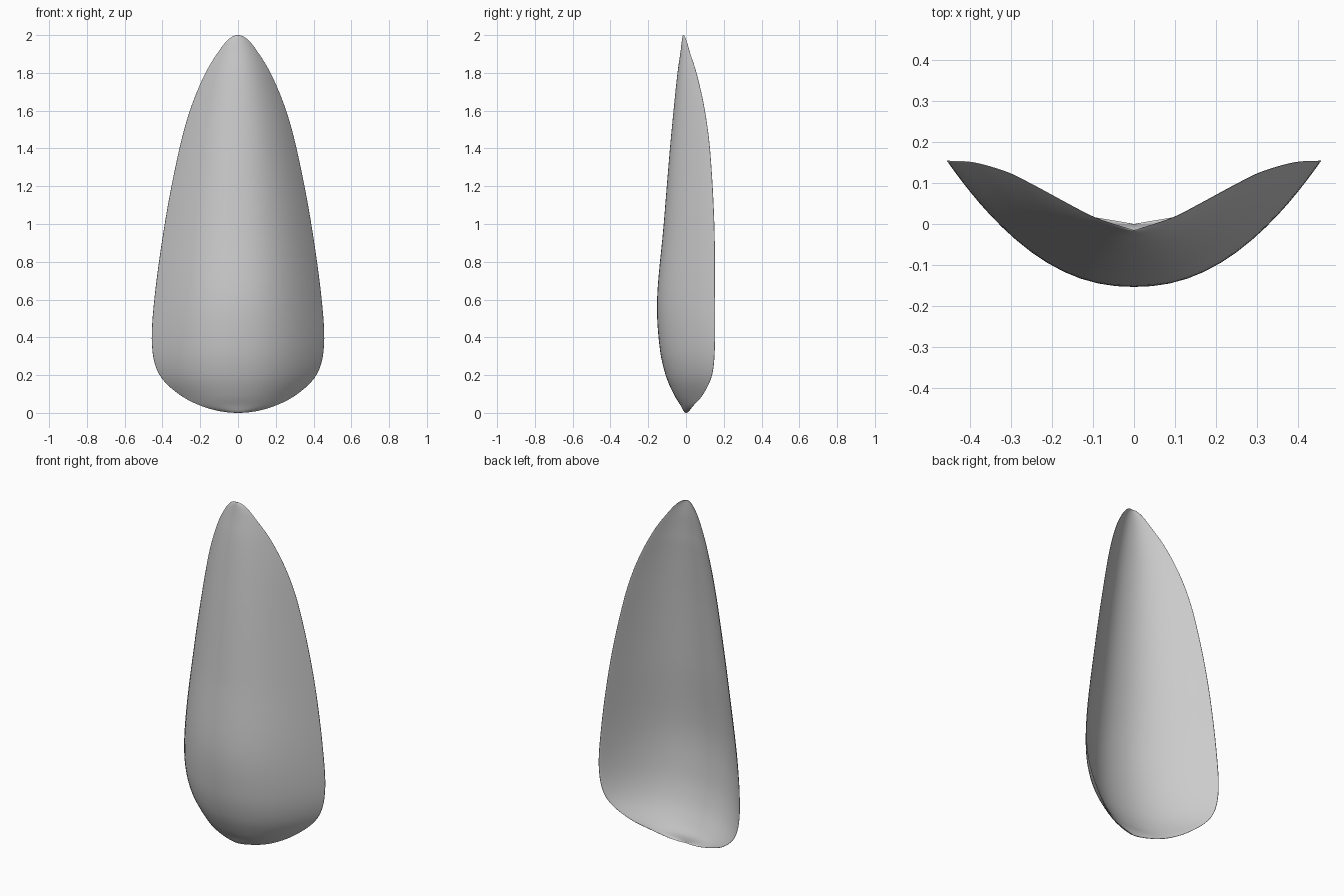
import bpy, bmesh, math

cube = bpy.data.objects.get("Cube")
if cube:
    bpy.data.objects.remove(cube)

ROWS, SIDES = 72, 64
THICKNESS = 0.02

# Height, half width, depth of the centre ridge, depth of the side rims
PROFILE = [
    (0, 0, 0, 0), (.035, .19, -.026, .035), (.09, .3, -.06, .085),
    (.2, .415, -.108, .138), (.35, .455, -.14, .153), (.6, .443, -.153, .154),
    (1, .388, -.118, .15), (1.4, .31, -.085, .127), (1.6, .255, -.066, .1),
    (1.8, .172, -.045, .055), (1.92, .098, -.028, .017), (2, 0, -.015, -.015),
]


def angle_of(height):
    return math.acos(1 - height)


def section(angle):
    """Smoothly interpolate the profile at a polar angle."""
    keys = [angle_of(row[0]) for row in PROFILE]
    last = len(keys) - 1
    i = max(k for k in range(last) if keys[k] <= angle + 1e-9)

    def slope(k, column):
        a, b = max(k - 1, 0), min(k + 1, last)
        return (PROFILE[b][column] - PROFILE[a][column]) / (keys[b] - keys[a])

    span = keys[i + 1] - keys[i]
    t = (angle - keys[i]) / span
    values = []
    for column in (1, 2, 3):
        p, q = PROFILE[i][column], PROFILE[i + 1][column]
        m, n = slope(i, column) * span, slope(i + 1, column) * span
        values.append(p + m * t + (3 * (q - p) - 2 * m - n) * t ** 2
                      + (2 * (p - q) + m + n) * t ** 3)
    return values


# Curved petal shell: stacked crescent sections closed around the rim
bm = bmesh.new()
rings = []
for row in range(ROWS + 1):
    angle = math.pi * row / ROWS
    width, ridge, rim = section(angle)
    depth = THICKNESS * min(1, width / 0.2)
    ring = []
    for side in range(SIDES):
        phi = math.tau * side / SIDES
        u = math.cos(phi)
        y = ridge + (rim - ridge) * abs(u) ** 2.2 + depth * max(0, math.sin(phi))
        ring.append(bm.verts.new((width * u, y, 1 - math.cos(angle))))
    rings.append(ring)
for low, high in zip(rings, rings[1:]):
    for k in range(SIDES):
        n = (k + 1) % SIDES
        bm.faces.new((low[k], low[n], high[n], high[k]))
bmesh.ops.remove_doubles(bm, verts=bm.verts, dist=0.0001)
bmesh.ops.recalc_face_normals(bm, faces=bm.faces)
for face in bm.faces:
    face.smooth = True

mesh = bpy.data.meshes.new("petal_shell")
bm.to_mesh(mesh)
bm.free()
shell = bpy.data.objects.new("petal_shell", mesh)
bpy.context.collection.objects.link(shell)

# Plain grey finish
grey = bpy.data.materials.new("light_grey")
grey.use_nodes = True
grey.diffuse_color = (0.6, 0.6, 0.6, 1)
grey.node_tree.nodes["Principled BSDF"].inputs["Base Color"].default_value = (0.6, 0.6, 0.6, 1)
mesh.materials.append(grey)
